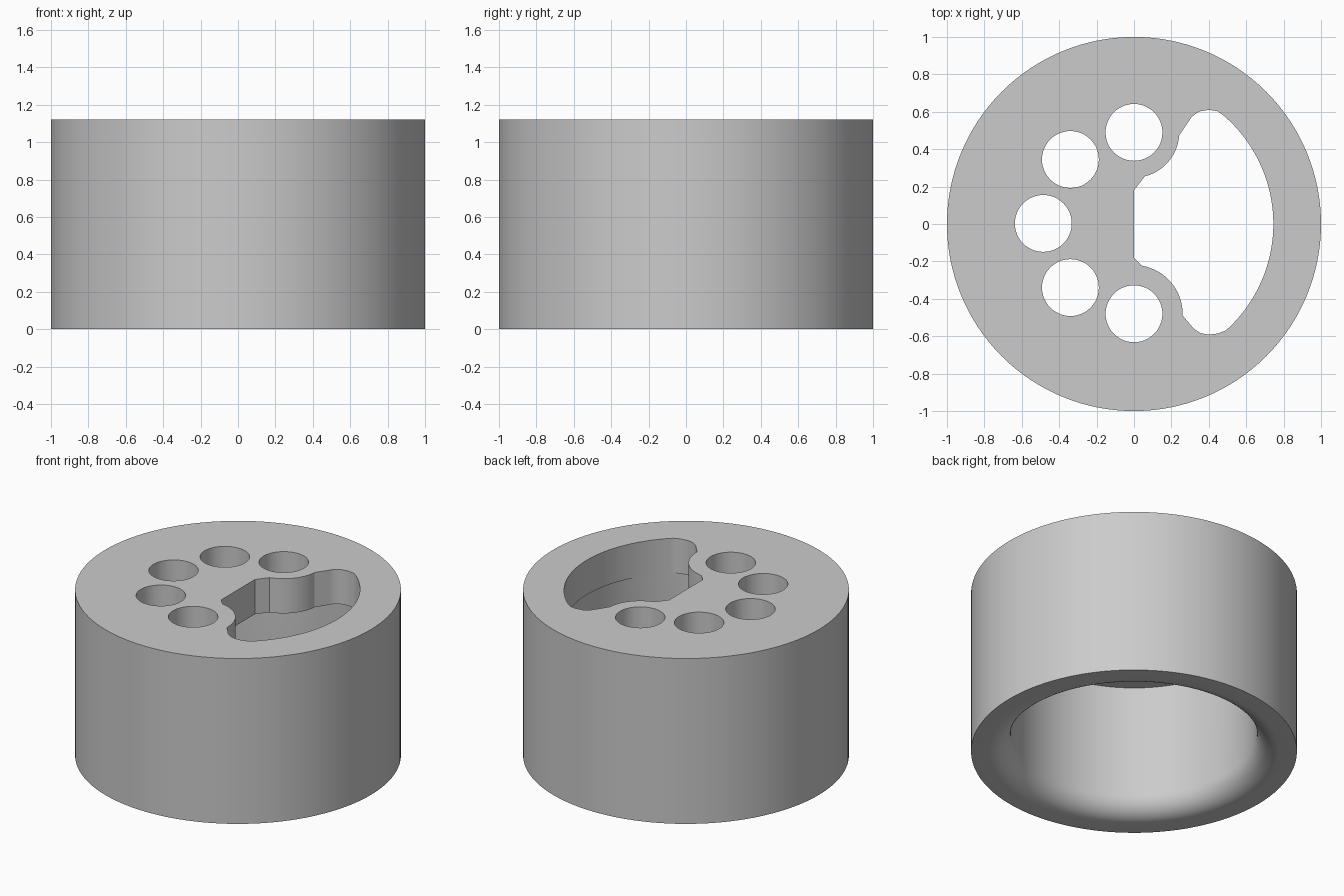
import bpy, bmesh
from math import cos, sin, pi, radians, atan2

cube = bpy.data.objects.get("Cube")
if cube:
    bpy.data.objects.remove(cube, do_unlink=True)

HEIGHT, PLATE, BORE, ROUND = 1.12, 0.235, 0.755, 0.14
SEGMENTS = 128

grey = bpy.data.materials.new("plain grey")
grey.use_nodes = True
grey.diffuse_color = (0.6, 0.6, 0.6, 1)
grey.node_tree.nodes["Principled BSDF"].inputs["Base Color"].default_value = (0.6, 0.6, 0.6, 1)


def make_object(name, bm):
    bmesh.ops.recalc_face_normals(bm, faces=bm.faces[:])
    mesh = bpy.data.meshes.new(name)
    bm.to_mesh(mesh)
    bm.free()
    mesh.materials.append(grey)
    obj = bpy.data.objects.new(name, mesh)
    bpy.context.collection.objects.link(obj)
    return obj


def arc(cx, cy, r, start, end, steps):
    return [(cx + r * cos(start + (end - start) * i / steps),
             cy + r * sin(start + (end - start) * i / steps)) for i in range(steps + 1)]


def prism(name, outline, bottom, top):
    bm = bmesh.new()
    face = bm.faces.new([bm.verts.new((x, y, bottom)) for x, y in outline])
    result = bmesh.ops.extrude_face_region(bm, geom=[face])
    moved = [v for v in result["geom"] if isinstance(v, bmesh.types.BMVert)]
    bmesh.ops.translate(bm, verts=moved, vec=(0, 0, top - bottom))
    return make_object(name, bm)


# Cup body: solid top plate, bored from below, rounded inner lip at the mouth
lip = arc(BORE + ROUND, ROUND, ROUND, pi, 1.5 * pi, 12)
profile = [(0, HEIGHT - PLATE), (BORE, HEIGHT - PLATE)] + lip + [(1, 0), (1, HEIGHT), (0, HEIGHT)]
bm = bmesh.new()
verts = [bm.verts.new((r, 0, z)) for r, z in profile]
edges = [bm.edges.new(pair) for pair in zip(verts, verts[1:])]
bmesh.ops.spin(bm, geom=verts + edges, cent=(0, 0, 0), axis=(0, 0, 1),
               angle=2 * pi, steps=SEGMENTS, use_duplicate=False)
bmesh.ops.remove_doubles(bm, verts=bm.verts[:], dist=0.0001)
bmesh.ops.dissolve_degenerate(bm, edges=bm.edges[:], dist=0.0001)
body = make_object("cup_body", bm)

# Five round holes through the plate
LOW, HIGH = HEIGHT - PLATE - 0.05, HEIGHT + 0.1
holes = [(0, 0.49), (-0.34, 0.345), (-0.485, 0.003), (-0.34, -0.34), (0, -0.48)]
cutters = [prism("hole_cutter", arc(x, y, 0.152, 0, 2 * pi, 48)[:-1], LOW, HIGH) for x, y in holes]

# Large window: straight edge, waists around two holes, rounded horns, outer arc
outer_end = atan2(0.565, 0.51)
outline = [(0, -0.18), (0.04, -0.222)]
outline += arc(0, -0.48, 0.26, radians(75), radians(-2), 14)
outline += [(0.32, -0.56), (0.355, -0.583), (0.4, -0.592), (0.45, -0.585)]
outline += arc(-0.02, 0, 0.765, -outer_end, outer_end + 0.03, 48)
outline += [(0.445, 0.604), (0.4, 0.61), (0.35, 0.602), (0.31, 0.575)]
outline += arc(0, 0.49, 0.242, radians(-4), radians(-76), 14)
outline += [(0, 0.18)]
cutters.append(prism("window_cutter", outline, LOW, HIGH))

bpy.context.view_layer.objects.active = body
for cutter in cutters:
    cutter.hide_render = True
    mod = body.modifiers.new("cut", 'BOOLEAN')
    mod.operation = 'DIFFERENCE'
    mod.solver = 'EXACT'
    mod.object = cutter
    bpy.ops.object.modifier_apply(modifier=mod.name)
    bpy.data.objects.remove(cutter, do_unlink=True)

# Smooth round walls, sharp rims
bpy.ops.object.select_all(action='DESELECT')
body.select_set(True)
bpy.ops.object.shade_smooth_by_angle(angle=radians(25))
